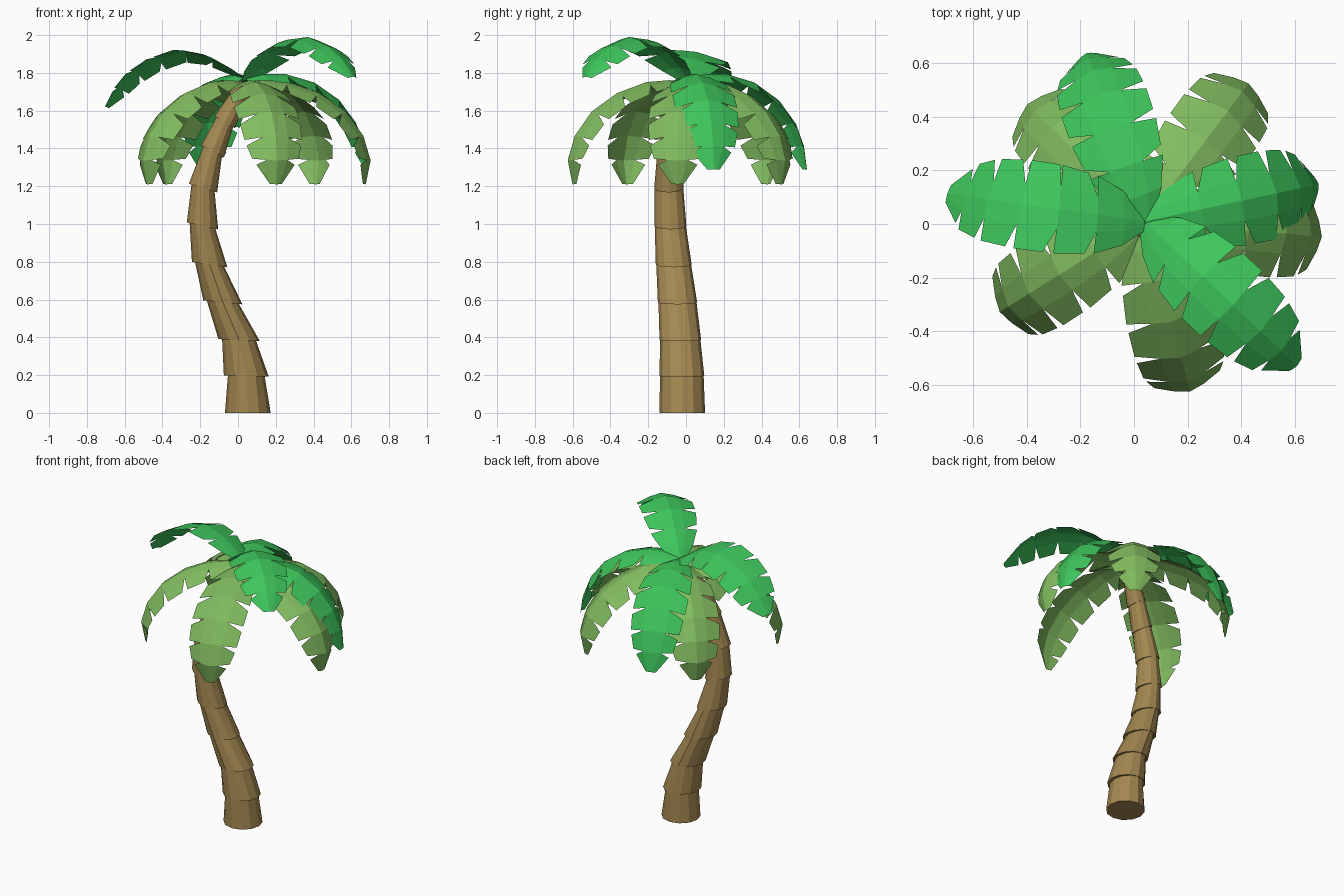
import bpy, bmesh, math
from mathutils import Vector

if "Cube" in bpy.data.objects:
    bpy.data.objects.remove(bpy.data.objects["Cube"])


def material(name, rgb):
    m = bpy.data.materials.new(name)
    m.diffuse_color = (*rgb, 1)
    m.use_nodes = True
    m.node_tree.nodes["Principled BSDF"].inputs["Base Color"].default_value = m.diffuse_color
    return m


BARK = material("bark brown", (0.37, 0.245, 0.083))
BRIGHT = material("bright green", (0.047, 0.56, 0.105))
OLIVE = material("olive green", (0.22, 0.50, 0.115))


def make_object(name, bm, mat):
    me = bpy.data.meshes.new(name)
    bm.to_mesh(me)
    bm.free()
    me.materials.append(mat)
    ob = bpy.data.objects.new(name, me)
    bpy.context.collection.objects.link(ob)
    return ob


# Trunk: stacked segments flared sideways; x, y, z, radius, tilt of each joint
JOINTS = [(.052, -.02, 0, .121, 0), (.044, -.022, .195, .119, .03),
          (.006, -.03, .385, .11, .05), (-.08, -.045, .585, .104, .1),
          (-.15, -.065, .785, .095, .15), (-.188, -.083, .99, .085, .22),
          (-.185, -.09, 1.19, .078, .3), (-.135, -.085, 1.385, .069, .5),
          (-.07, -.06, 1.54, .063, .55), (0, -.03, 1.67, .056, .5),
          (.04, 0, 1.745, .05, .4)]
SIDES = 12


def ring(bm, joint, sx, sy):
    x, y, z, r, tilt = joint
    out = []
    for k in range(SIDES):
        a = 2 * math.pi * k / SIDES
        dx, dy = r * sx * math.cos(a), r * sy * math.sin(a)
        out.append(bm.verts.new((x + dx * math.cos(tilt), y + dy, z - dx * math.sin(tilt))))
    return out


bm = bmesh.new()
for low, high in zip(JOINTS, JOINTS[1:]):
    a, b = ring(bm, low, 1, 1), ring(bm, high, .82, .97)
    bm.faces.new(a[::-1])
    bm.faces.new(b)
    for k in range(SIDES):
        n = (k + 1) % SIDES
        bm.faces.new((a[k], a[n], b[n], b[k]))
make_object("trunk", bm, BARK)

# Leaf midrib profiles: distance from the crown, height
DROOP = [(0, 1.75), (.17, 1.77), (.37, 1.70), (.505, 1.61), (.595, 1.5), (.65, 1.36), (.62, 1.21)]
BENT = [(0, 1.77), (.12, 1.80), (.27, 1.79), (.42, 1.73), (.55, 1.62), (.635, 1.47), (.665, 1.29)]
RAISED = [(0, 1.77), (.12, 1.85), (.22, 1.895), (.35, 1.915), (.51, 1.86), (.64, 1.77), (.745, 1.62)]
HIGH = [(0, 1.76), (.1, 1.87), (.24, 1.96), (.4, 2.0), (.54, 1.975), (.68, 1.9), (.785, 1.78)]
# Stations along a leaf and the half width at each
STATION = [0, .1, .23, .4, .57, .73, .87, 1]
WIDTH = [.04, .105, .152, .173, .175, .163, .132, .035]
SEGS = len(WIDTH) - 1
HUB = Vector((.04, .01, 0))


def along(profile, t):
    """Point and tangent at fraction t of the profile's length."""
    pts = [Vector(p) for p in profile]
    lens = [(q - p).length for p, q in zip(pts, pts[1:])]
    d = t * sum(lens)
    for i, l in enumerate(lens):
        if d <= l or i == len(lens) - 1:
            return pts[i].lerp(pts[i + 1], d / l), (pts[i + 1] - pts[i]) / l
        d -= l


def leaf(name, profile, degrees, mat, sag_rate=.36, roll=0, reach=1):
    a = math.radians(degrees)
    out = Vector((math.cos(a), math.sin(a), 0))
    side = Vector((-math.sin(a), math.cos(a), 0))
    bm = bmesh.new()

    def point(s, frac, sign):
        # s counts stations along the rib, frac goes from rib to leaf edge
        i = min(int(s), SEGS - 1)
        t = STATION[i] + (STATION[i + 1] - STATION[i]) * (s - i)
        w = WIDTH[i] + (WIDTH[i + 1] - WIDTH[i]) * (s - i)
        p, tan = along(profile, t)
        sag = w * (sag_rate * frac ** 1.4 - roll * sign * frac)
        r, z = p.x * reach + tan.y * sag, p.y - tan.x * sag
        return bm.verts.new(HUB + out * r + side * (sign * w * frac * .96) + Vector((0, 0, z)))

    for sign in (1, -1):
        for i in range(SEGS):
            j = i + 1
            # torn notches open towards the tip of the leaf
            gap = .24 if i >= 2 else 0
            faces = [[(i, 0), (j, 0), (j, .45), (i, .45)],
                     [(i, .45), (j, .45), (j, 1), (i + gap, 1)]]
            for f in faces:
                vs = [point(s, fr, sign) for s, fr in f]
                bm.faces.new(vs if sign > 0 else vs[::-1])
    bmesh.ops.remove_doubles(bm, verts=bm.verts, dist=1e-4)
    bmesh.ops.recalc_face_normals(bm, faces=bm.faces)
    if sum(f.normal.z * f.calc_area() for f in bm.faces) < 0:
        bmesh.ops.reverse_faces(bm, faces=bm.faces)
    make_object(name, bm, mat)


# Lower crown of five drooping leaves
LOWER = [(-75, 1.02), (-5, 1.03), (53, 1), (135, .96), (212, .99)]
for n, (deg, reach) in enumerate(LOWER):
    leaf(f"lower_leaf_{n + 1}", DROOP, deg, OLIVE, reach=reach)

# Upper crown of four leaves, the first one rolled sideways
UPPER = [(RAISED, 172, .14, .2), (BENT, 109, .33, 0), (BENT, 12, .33, 0), (HIGH, -43.5, .3, 0)]
for n, (profile, deg, sag, roll) in enumerate(UPPER):
    leaf(f"upper_leaf_{n + 1}", profile, deg, BRIGHT, sag, roll)
